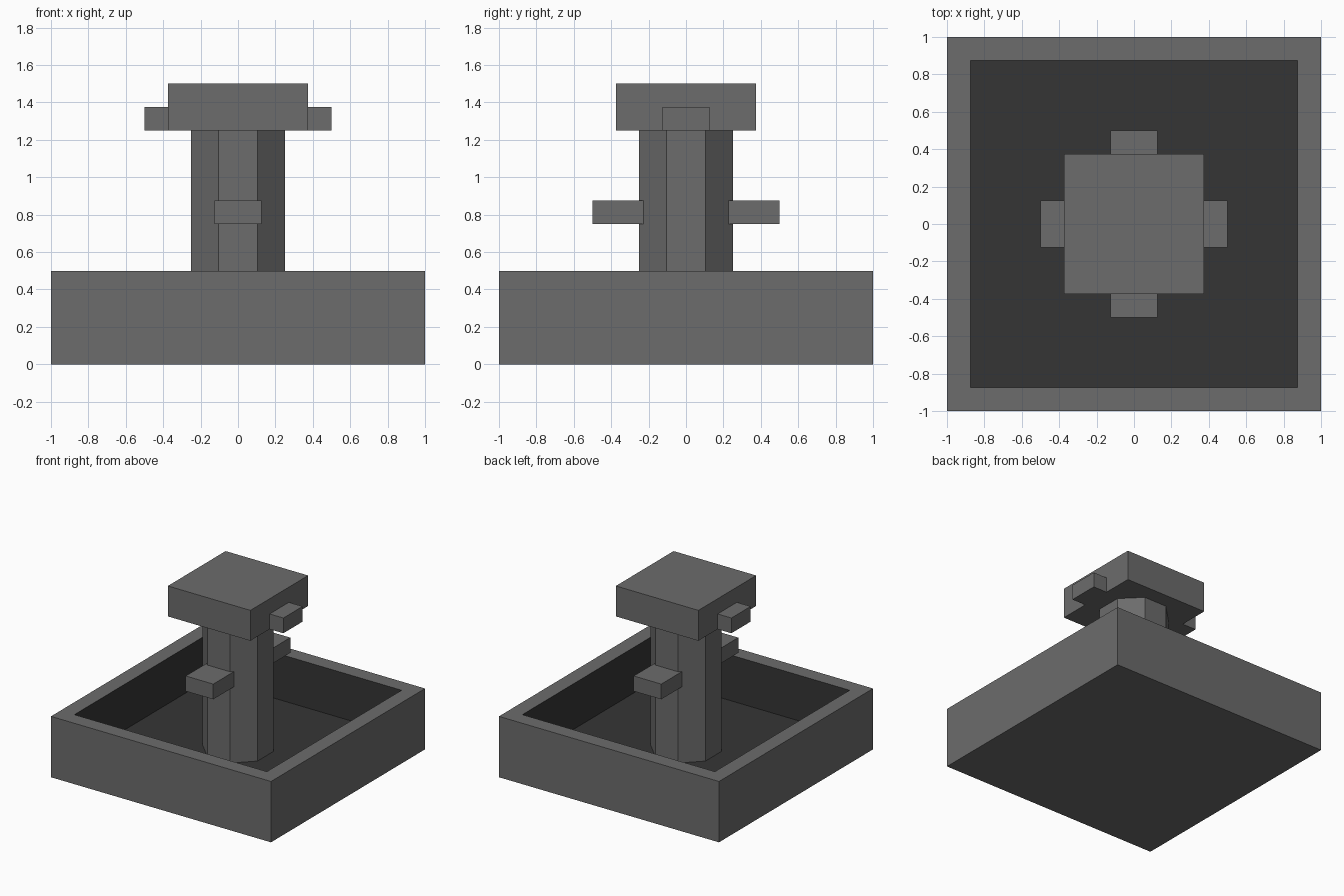
import bpy
import bmesh
import math
from mathutils import Matrix, Vector

if "Cube" in bpy.data.objects:
    bpy.data.objects.remove(bpy.data.objects["Cube"])


def material(name, grey):
    m = bpy.data.materials.new(name)
    m.diffuse_color = (grey, grey, grey, 1)
    m.use_nodes = True
    m.node_tree.nodes["Principled BSDF"].inputs["Base Color"].default_value = m.diffuse_color
    return m


STONE = material("grey stone", 0.15)
DARK = material("dark grey lining", 0.036)


def finish(name, bm, mats):
    mesh = bpy.data.meshes.new(name)
    bm.to_mesh(mesh)
    bm.free()
    for m in mats:
        mesh.materials.append(m)
    ob = bpy.data.objects.new(name, mesh)
    bpy.context.collection.objects.link(ob)
    return ob


def box_bmesh(lo, hi):
    lo, hi = Vector(lo), Vector(hi)
    bm = bmesh.new()
    mat = Matrix.Translation((lo + hi) / 2) @ Matrix.Diagonal((hi - lo).to_4d())
    mat[3][3] = 1
    bmesh.ops.create_cube(bm, size=1, matrix=mat)
    return bm


def box(name, lo, hi):
    return finish(name, box_bmesh(lo, hi), [STONE])


# Square basin: inset the top for the rim, then sink the middle
WALL = 0.125
bm = box_bmesh((-1, -1, 0), (1, 1, 0.5))
top = max(bm.faces, key=lambda f: f.calc_center_median().z)
bmesh.ops.inset_region(bm, faces=[top], thickness=WALL, use_even_offset=True)
bmesh.ops.inset_region(bm, faces=[top], thickness=0.0)
for v in top.verts:
    v.co.z = WALL
bm.normal_update()
# Dark lining on the inner walls and floor
for f in bm.faces:
    c = f.calc_center_median()
    if max(abs(c.x), abs(c.y)) < 0.9 and c.z > 0.1:
        f.material_index = 1
finish("basin", bm, [STONE, DARK])

# Octagonal pillar, flat sides facing front and sides
bm = bmesh.new()
radius = 0.25 / math.cos(math.pi / 8)
bmesh.ops.create_cone(
    bm, cap_ends=True, segments=8, radius1=radius, radius2=radius, depth=1.125,
    matrix=Matrix.Translation((0, 0, 0.6875)) @ Matrix.Rotation(math.pi / 8, 4, 'Z'))
finish("pillar", bm, [STONE])

# Square cap
box("cap", (-0.375, -0.375, 1.25), (0.375, 0.375, 1.5))

# Spouts: low pair front and back, high pair on the sides of the cap
for side, name in ((-1, "front"), (1, "back")):
    y = sorted((side * 0.2, side * 0.5))
    box(name + "_spout", (-0.125, y[0], 0.75), (0.125, y[1], 0.875))
for side, name in ((-1, "left"), (1, "right")):
    x = sorted((side * 0.37, side * 0.5))
    box(name + "_spout", (x[0], -0.125, 1.25), (x[1], 0.125, 1.375))
